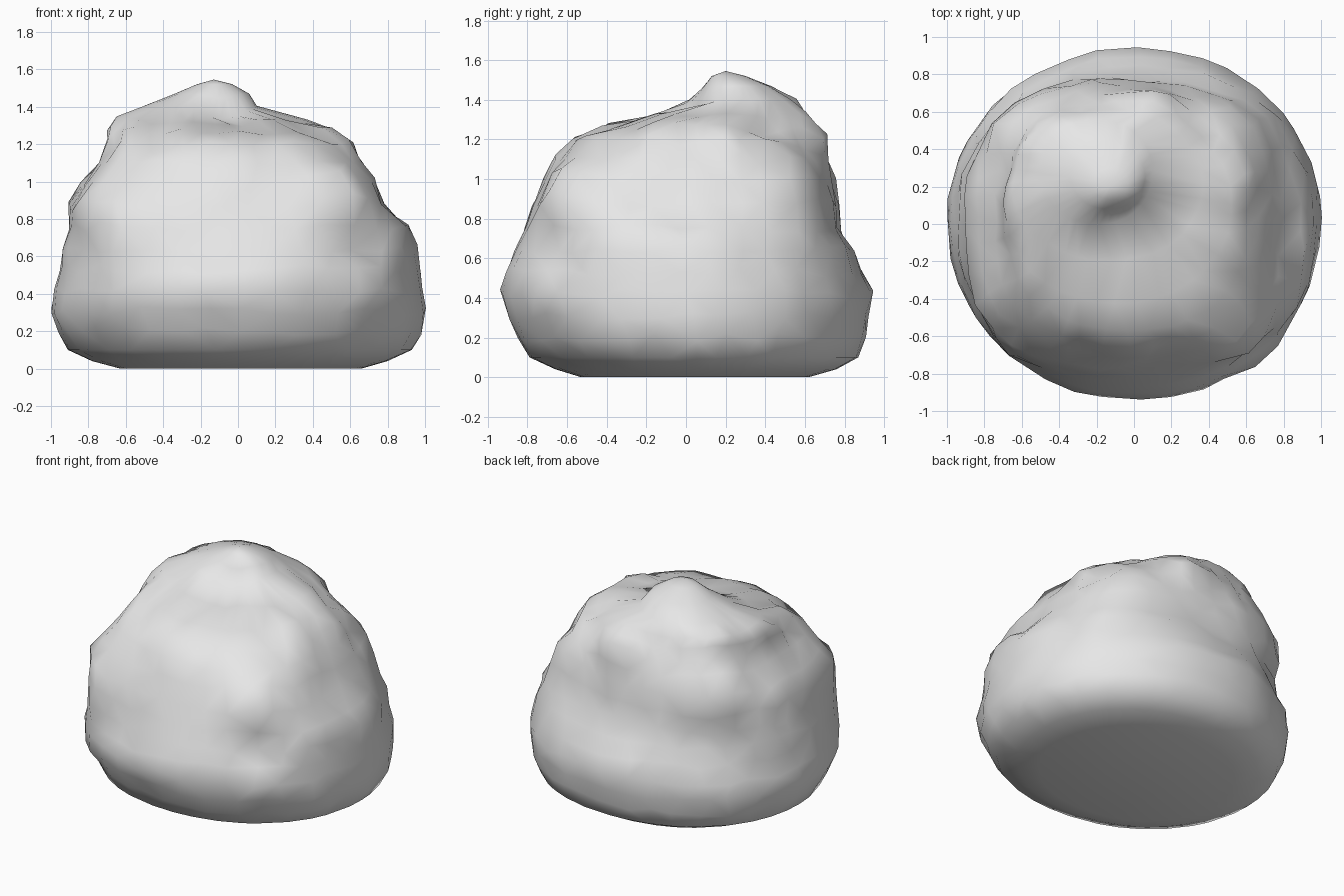
import bpy
import bmesh
import math
import random
from mathutils import Vector, noise

cube = bpy.data.objects.get("Cube")
if cube:
    bpy.data.objects.remove(cube, do_unlink=True)

random.seed(4)
SEGMENTS = 36
PEAK = Vector((-0.13, 0.2, 1.545))

# Cross-sections: height, left x, right x, front y, back y, squareness
SECTIONS = [
    (0.0, -0.63, 0.66, -0.53, 0.62, 2.1),
    (0.04, -0.78, 0.80, -0.66, 0.76, 2.1),
    (0.1, -0.91, 0.93, -0.79, 0.87, 2.1),
    (0.2, -0.96, 0.98, -0.85, 0.91, 2.1),
    (0.31, -1.0, 1.0, -0.9, 0.92, 2.1),
    (0.42, -0.98, 0.99, -0.94, 0.94, 2.1),
    (0.53, -0.95, 0.98, -0.91, 0.89, 2.1),
    (0.64, -0.94, 0.96, -0.87, 0.85, 2.2),
    (0.75, -0.91, 0.9, -0.83, 0.79, 2.3),
    (0.87, -0.91, 0.79, -0.78, 0.76, 2.5),
    (0.99, -0.84, 0.73, -0.71, 0.74, 2.6),
    (1.1, -0.75, 0.66, -0.65, 0.72, 2.6),
    (1.2, -0.69, 0.61, -0.57, 0.7, 2.4),
    (1.27, -0.69, 0.52, -0.42, 0.66, 2.2),
    (1.33, -0.64, 0.37, -0.2, 0.62, 2.1),
    (1.4, -0.5, 0.1, 0.0, 0.56, 2.1),
    (1.47, -0.34, 0.06, 0.08, 0.43, 2.0),
    (1.52, -0.22, -0.03, 0.13, 0.3, 2.0),
]

# Hollows and bulges: centre, radius, outward push
SCULPTS = [
    ((0.56, -0.56, 0.92), 0.36, 0.1),    # overhanging slab corner
    ((0.7, -0.3, 0.98), 0.25, 0.04),     # slab side
    ((0.63, -0.65, 0.68), 0.17, -0.08),  # groove under the slab corner
    ((0.68, -0.66, 0.4), 0.25, 0.03),    # foot below the groove
    ((-0.65, -0.62, 0.7), 0.3, 0.04),    # front right bulge
    ((-0.4, -0.4, 1.25), 0.25, -0.03),
    ((0.62, 0.56, 0.9), 0.3, 0.07),      # back left shoulder
    ((0.45, 0.5, 1.28), 0.3, -0.06),     # slope above that shoulder
    ((-0.58, 0.55, 1.05), 0.35, 0.04),   # back right shoulder
    ((-0.62, 0.62, 0.65), 0.25, -0.02),
    ((-0.06, -0.05, 1.36), 0.25, -0.09), # hollow below the summit
]


def sculpt(point):
    """Move a point outward or inward to give a weathered stone surface."""
    outward = (point - Vector((0, 0, 0.5))).normalized()
    # Fine roughness and valleys between rounded cells
    near = noise.voronoi(point * 2.6)[0]
    rough = 0.03 * noise.noise(point * 4.3)
    rough += 0.04 * (min(near[1] - near[0], 0.3) - 0.18)
    rough += random.uniform(-0.012, 0.012)
    # Keep the foot and the summit clean
    push = rough * min(1.0, point.z / 0.7, (PEAK.z - point.z) * 5) ** 2
    for place, radius, amount in SCULPTS:
        distance = (point - Vector(place)).length / radius
        if distance < 1:
            push += amount * (1 - distance * distance) ** 2
    return point + outward * push


def ring(bm, section):
    """Add one rounded-square ring of vertices."""
    z, left, right, front, back, power = section
    cx, cy = (left + right) / 2, (front + back) / 2
    hx, hy = (right - left) / 2, (back - front) / 2
    verts = []
    for i in range(SEGMENTS):
        angle = math.tau * (i + random.uniform(-0.25, 0.25)) / SEGMENTS
        c, s = math.cos(angle), math.sin(angle)
        r = (abs(c) ** power + abs(s) ** power) ** (-1 / power)
        lift = random.uniform(-0.025, 0.025) if 0.15 < z < 1.3 else 0
        point = Vector((cx + hx * r * c, cy + hy * r * s, z + lift))
        verts.append(bm.verts.new(sculpt(point) if z > 0 else point))
    return verts


# Stone body
bm = bmesh.new()
rings = [ring(bm, section) for section in SECTIONS]
for lower, upper in zip(rings, rings[1:]):
    for i in range(SEGMENTS):
        j = (i + 1) % SEGMENTS
        bm.faces.new((lower[i], lower[j], upper[j], upper[i]))

# Summit and flat underside
summit = bm.verts.new(PEAK)
for i in range(SEGMENTS):
    bm.faces.new((rings[-1][i], rings[-1][(i + 1) % SEGMENTS], summit))
bm.faces.new(list(reversed(rings[0])))
bmesh.ops.triangulate(bm, faces=bm.faces[:], quad_method='SHORT_EDGE')
bmesh.ops.recalc_face_normals(bm, faces=bm.faces[:])

mesh = bpy.data.meshes.new("boulder")
bm.to_mesh(mesh)
bm.free()
boulder = bpy.data.objects.new("boulder", mesh)
bpy.context.collection.objects.link(boulder)

# Plain pale stone
stone = bpy.data.materials.new("pale grey stone")
stone.use_nodes = True
colour = (0.8, 0.8, 0.8, 1)
stone.diffuse_color = colour
for node in stone.node_tree.nodes:
    if node.type == 'BSDF_PRINCIPLED':
        node.inputs["Base Color"].default_value = colour
mesh.materials.append(stone)

# Smooth shading with the sharpest creases kept
bpy.ops.object.select_all(action='DESELECT')
boulder.select_set(True)
bpy.context.view_layer.objects.active = boulder
bpy.ops.object.shade_smooth_by_angle(angle=math.radians(60))
